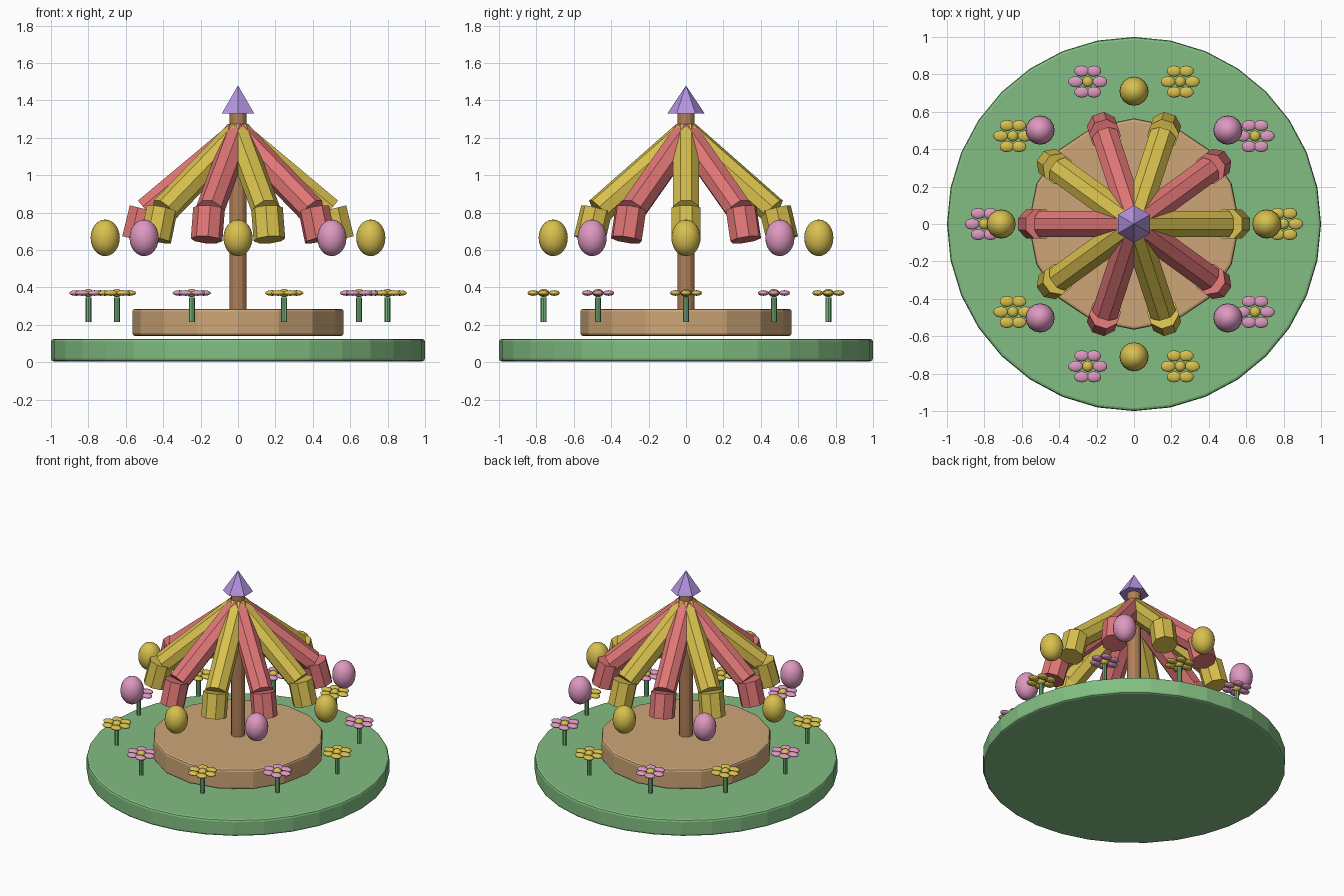
import bpy
from math import cos, sin, pi, radians
from mathutils import Vector, Quaternion

if "Cube" in bpy.data.objects:
    bpy.data.objects.remove(bpy.data.objects["Cube"])


def material(name, hex_code):
    """Flat colour from an sRGB hex code."""
    channels = [int(hex_code[i:i + 2], 16) / 255 for i in (0, 2, 4)]
    colour = [((c + 0.055) / 1.055) ** 2.4 for c in channels] + [1.0]
    mat = bpy.data.materials.new(name)
    mat.use_nodes = True
    mat.diffuse_color = colour
    mat.node_tree.nodes["Principled BSDF"].inputs["Base Color"].default_value = colour
    return mat


GRASS = material("grass green", "82BE82")
STEM = material("stem green", "74BA7E")
SAND = material("sandy wood", "CDA678")
WOOD = material("brown wood", "B08058")
YELLOW = material("yellow", "D8C04E")
RED = material("coral red", "E07676")
PINK = material("pink", "DE98C0")
PURPLE = material("purple", "B494E2")


def finish(name, mat):
    obj = bpy.context.object
    obj.name = name
    obj.data.materials.append(mat)
    return obj


def disc(name, mat, sides, radius, bottom, top, bevel=0):
    """Upright cylinder with an optional softened rim."""
    bpy.ops.mesh.primitive_cylinder_add(
        vertices=sides, radius=radius, depth=top - bottom,
        location=(0, 0, (bottom + top) / 2))
    obj = finish(name, mat)
    if bevel:
        mod = obj.modifiers.new("rim", "BEVEL")
        mod.width = bevel
        mod.segments = 2
        mod.limit_method = "ANGLE"
        mod.angle_limit = radians(40)
    return obj


def rod(name, mat, start, end, radius):
    """Octagonal rod between two points, with a flat side facing up."""
    start, end = Vector(start), Vector(end)
    bpy.ops.mesh.primitive_cylinder_add(
        vertices=8, radius=radius, depth=(end - start).length,
        location=(start + end) / 2)
    obj = finish(name, mat)
    obj.rotation_mode = "QUATERNION"
    turn = Quaternion((0, 0, 1), pi / 8)
    obj.rotation_quaternion = (end - start).to_track_quat("Z", "Y") @ turn
    return obj


def ellipsoid(name, mat, centre, size, segments, rings):
    bpy.ops.mesh.primitive_uv_sphere_add(
        segments=segments, ring_count=rings, radius=1, location=centre)
    obj = finish(name, mat)
    obj.scale = size
    bpy.ops.object.shade_smooth()
    return obj


def around(angle, radius, z):
    return Vector((radius * cos(angle), radius * sin(angle), z))


# Ground, platform, pole and finial
disc("ground", GRASS, 32, 1.0, 0.005, 0.125, 0.015)
disc("platform", SAND, 16, 0.565, 0.14, 0.285, 0.015)
disc("pole", WOOD, 12, 0.046, 0.24, 1.34)
bpy.ops.mesh.primitive_cone_add(
    vertices=6, radius1=0.1, radius2=0, depth=0.15, location=(0, 0, 1.405))
finish("finial", PURPLE)

# Canopy ribs with drooping ends, and the ring of flowers
for i in range(10):
    angle = i * pi / 5
    rib_colour = RED if i % 2 else YELLOW
    rod(f"canopy_rib_{i}", rib_colour,
        around(angle, 0, 1.22), around(angle, 0.49, 0.81), 0.076)
    rod(f"canopy_end_{i}", rib_colour,
        around(angle, 0.502, 0.82), around(angle, 0.543, 0.655), 0.085)

    spot = around(angle, 0.8, 0)
    stem = disc(f"flower_stem_{i}", STEM, 8, 0.016, 0.215, 0.345)
    stem.location.xy = spot.xy
    top = spot + Vector((0, 0, 0.37))
    ellipsoid(f"flower_centre_{i}", YELLOW, top, (0.03, 0.03, 0.022), 10, 6)
    for k in range(6):
        ellipsoid(f"petal_{i}_{k}", PINK if i % 2 else YELLOW,
                  top + around(k * pi / 3, 0.065, 0),
                  (0.04, 0.03, 0.015), 10, 6)

# Balloons
for i in range(8):
    ellipsoid(f"balloon_{i}", PINK if i % 2 else YELLOW,
              around(i * pi / 4, 0.71, 0.665), (0.078, 0.078, 0.098), 16, 12)
